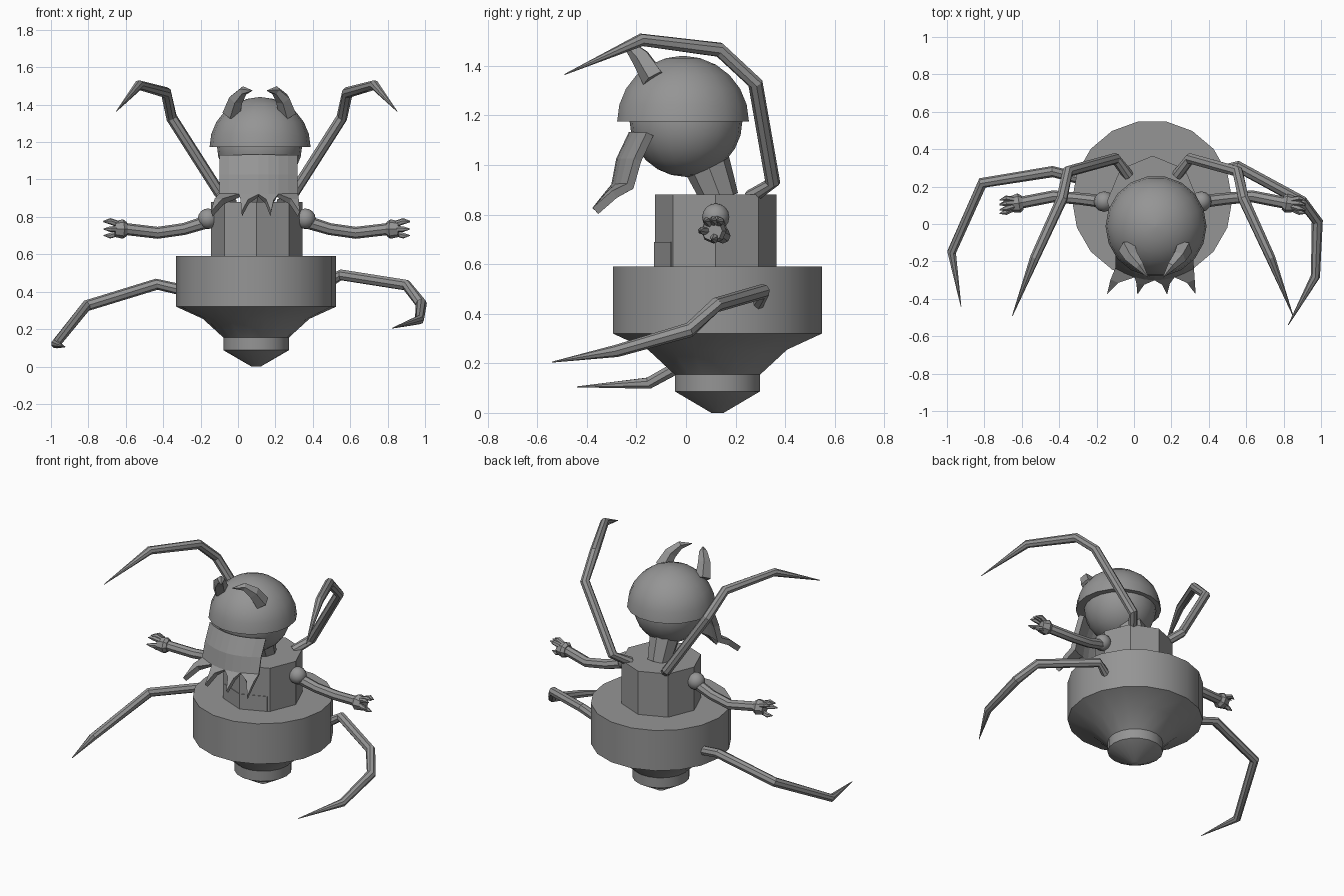
import bpy, bmesh, math
from mathutils import Vector

if "Cube" in bpy.data.objects:
    bpy.data.objects.remove(bpy.data.objects["Cube"])

CX = 0.1  # symmetry plane of the body
grey = bpy.data.materials.new("stone grey")
grey.diffuse_color = (0.3, 0.3, 0.3, 1)
grey.use_nodes = True
grey.node_tree.nodes["Principled BSDF"].inputs["Base Color"].default_value = grey.diffuse_color


def add(name, bm, smooth=True):
    bmesh.ops.recalc_face_normals(bm, faces=bm.faces)
    me = bpy.data.meshes.new(name)
    bm.to_mesh(me)
    bm.free()
    me.materials.append(grey)
    ob = bpy.data.objects.new(name, me)
    bpy.context.collection.objects.link(ob)
    if smooth:
        bpy.ops.object.select_all(action='DESELECT')
        ob.select_set(True)
        bpy.context.view_layer.objects.active = ob
        bpy.ops.object.shade_smooth_by_angle(angle=math.radians(32))
    return ob


def loft(bm, rings):
    """Bridge a list of rings and cap both ends."""
    vs = [[bm.verts.new(p) for p in r] for r in rings]
    n = len(vs[0])
    for a, b in zip(vs, vs[1:]):
        for i in range(n):
            j = (i + 1) % n
            bm.faces.new((a[i], a[j], b[j], b[i]))
    bm.faces.new(vs[0])
    bm.faces.new(vs[-1])


def lathe(name, profile, centre, n, smooth=True, turn=0.0):
    bm = bmesh.new()
    loft(bm, [[(centre[0] + r * math.cos(turn + math.tau * i / n),
                centre[1] + r * math.sin(turn + math.tau * i / n), z)
               for i in range(n)] for r, z in profile])
    return add(name, bm, smooth)


def tube_into(bm, pts, radii, n=8):
    pts = [Vector(p) for p in pts]
    rings, u = [], None
    for i, p in enumerate(pts):
        t = (pts[min(i + 1, len(pts) - 1)] - pts[max(i - 1, 0)]).normalized()
        if u is None:
            u = t.orthogonal()
        u = (u - t * u.dot(t)).normalized()
        v = t.cross(u)
        rings.append([p + radii[i] * (u * math.cos(math.tau * k / n) + v * math.sin(math.tau * k / n))
                      for k in range(n)])
    loft(bm, rings)


def tube(name, pts, radii, n=8, smooth=True):
    bm = bmesh.new()
    tube_into(bm, pts, radii, n)
    return add(name, bm, smooth)


def ball(name, centre, r, u=20, v=12):
    bm = bmesh.new()
    bmesh.ops.create_uvsphere(bm, u_segments=u, v_segments=v, radius=r)
    bmesh.ops.translate(bm, verts=bm.verts, vec=centre)
    return add(name, bm)


def flip(pts):
    return [(2 * CX - x, y, z) for x, y, z in pts]


# Abdomen drum with tapered underside, and the stinger knob below it
lathe("abdomen", [(0.17, 0.15), (0.285, 0.255), (0.428, 0.32), (0.428, 0.59)], (0.097, 0.127), 18)
lathe("abdomen_knob", [(0.025, 0), (0.175, 0.087), (0.175, 0.157)], (0.097, 0.127), 18)

# Octagonal torso and low belly plates on its front faces
lathe("torso", [(0.245, 0.58), (0.245, 0.88)], (CX, 0.12), 8, False)
for s in (-1, 1):
    bm = bmesh.new()
    foot = [(CX, -0.129), (CX + s * 0.16, -0.062), (CX + s * 0.16, -0.04), (CX, -0.11)]
    loft(bm, [[(x, y, z) for x, y in foot] for z in (0.585, 0.69)])
    add("belly_plate", bm, False)

# Neck, head and helmet
tube("neck", [(CX, 0.14, 0.86), (CX, 0.07, 1.04)], [0.075, 0.1], 8, False)
ball("head", (0.115, 0.0, 1.18), 0.228)
dome = [(0.27 * math.cos(a), 1.175 + 0.265 * math.sin(a))
        for a in [math.radians(d) for d in (0, 15, 30, 45, 60, 75, 88)]]
lathe("helmet", dome, (0.118, -0.012), 18)

# Beard: curved sheet hanging from the face, ending in four flared spikes
bm = bmesh.new()
half, n = 0.2, 8
tips = [-0.255, -0.2, -0.1, -0.05, 0.0, 0.05, 0.06, 0.19, 0.225]
rows = [[], [], []]
for i in range(n + 1):
    t = i / n * 2 - 1
    rows[0].append(bm.verts.new((0.11 + half * t, -0.215 + 0.07 * t * t, 1.125)))
    rows[1].append(bm.verts.new((0.11 + half * t, -0.265 + 0.07 * t * t, 1.02)))
    rows[2].append(bm.verts.new((0.11 + half * 1.02 * t, -0.285 + 0.06 * t * t, 0.915)))
for a, b in zip(rows, rows[1:]):
    for i in range(n):
        bm.faces.new((a[i], a[i + 1], b[i + 1], b[i]))
for k, x in enumerate((-0.14, 0.02, 0.175, 0.325)):
    low = rows[2][2 * k:2 * k + 3]
    mid = [bm.verts.new(v.co.lerp(Vector((x, -0.33, 0.86)), 0.6)) for v in (low[0], low[2])]
    tip = bm.verts.new((x, -0.365, 0.815))
    bm.faces.new((low[0], low[1], low[2], mid[1], mid[0]))
    bm.faces.new((mid[0], mid[1], tip))
beard = add("beard", bm, False)
mod = beard.modifiers.new("thickness", 'SOLIDIFY')
mod.thickness = 0.035
mod.offset = 0

# Brow horns curling forward from the helmet
horn = [(-0.035, -0.13, 1.35), (-0.01, -0.18, 1.43), (0.03, -0.225, 1.475), (0.075, -0.285, 1.475)]
for name, pts in (("horn_left", horn), ("horn_right", [(0.23 - x, y, z) for x, y, z in horn])):
    tube(name, pts, [0.05, 0.04, 0.025, 0.002], 5, False)

# Arms with shoulder balls, cuffed hands and clawed fingers
arm = [(-0.16, 0.12, 0.775), (-0.29, 0.135, 0.735), (-0.43, 0.148, 0.715), (-0.6, 0.115, 0.735)]
palm = [(-0.595, 0.115, 0.735), (-0.615, 0.112, 0.735), (-0.66, 0.105, 0.735)]
fingers = [(0.05, 0.045), (0.015, 0.05), (-0.02, 0.045), (-0.045, 0.0), (0.02, -0.04)]
for side, f in (("left", list), ("right", flip)):
    ball("shoulder_" + side, f([(-0.16, 0.12, 0.79)])[0], 0.055, 12, 8)
    tube("arm_" + side, f(arm), [0.035, 0.032, 0.032, 0.032])
    tube("hand_" + side, f(palm), [0.038, 0.052, 0.042])
    bm = bmesh.new()
    for dy, dz in fingers:
        path = [(-0.645, 0.105 + dy * 0.5, 0.735 + dz * 0.6),
                (-0.685, 0.098 + dy * 0.8, 0.735 + dz * 0.9),
                (-0.72, 0.09 + dy * 0.75, 0.735 + dz * 0.85)]
        tube_into(bm, f(path), [0.016, 0.015, 0.002], 6)
    add("fingers_" + side, bm)

# Long jointed legs: a mirrored raised pair and two differently posed low ones
R = 0.03
upper = [(-0.03, 0.26, 0.87), (-0.1, 0.35, 0.93), (-0.355, 0.28, 1.33),
         (-0.385, 0.135, 1.465), (-0.53, -0.18, 1.505), (-0.65, -0.49, 1.365)]
for side, f in (("left", list), ("right", flip)):
    tube("upper_leg_" + side, f(upper), [R, R, R, R, 0.026, 0.002])
tube("lower_leg_left", [(-0.28, 0.24, 0.405), (-0.435, 0.28, 0.44), (-0.81, 0.22, 0.325),
                        (-0.975, -0.15, 0.12), (-0.925, -0.44, 0.105)], [R, R, R, 0.025, 0.002])
tube("lower_leg_right", [(0.45, 0.28, 0.43), (0.55, 0.31, 0.49), (0.9, 0.12, 0.435), (0.98, 0.015, 0.335),
                         (0.97, -0.28, 0.25), (0.825, -0.54, 0.205)], [R, R, R, R, 0.025, 0.002])
